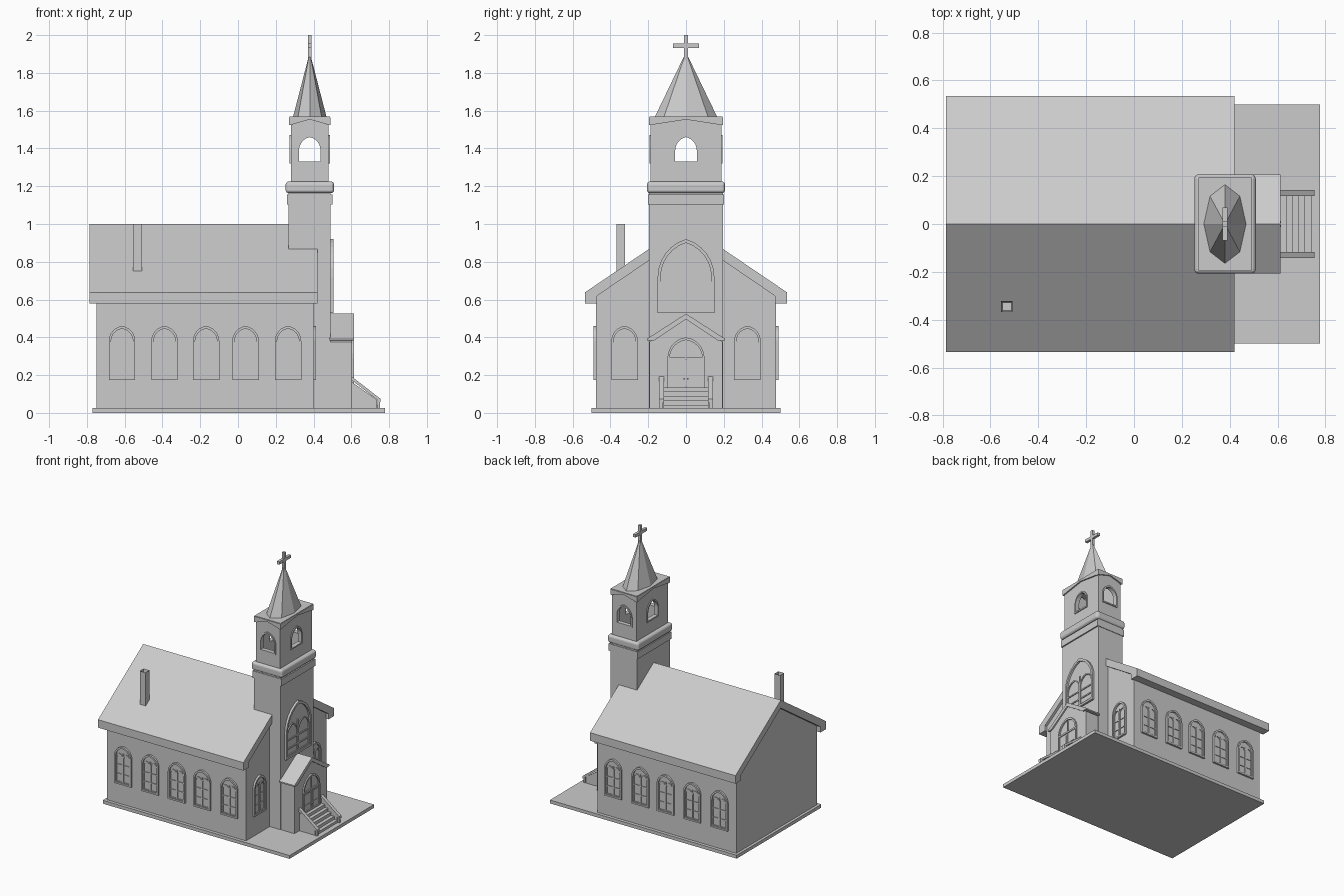
import bpy, bmesh, math
from mathutils import Matrix, Vector

cube = bpy.data.objects.get("Cube")
if cube:
    bpy.data.objects.remove(cube, do_unlink=True)

grey = bpy.data.materials.new("plain_grey")
grey.use_nodes = True
grey.diffuse_color = (0.6, 0.6, 0.6, 1)
grey.node_tree.nodes["Principled BSDF"].inputs["Base Color"].default_value = (0.6, 0.6, 0.6, 1)


def finish(name, bm, bevel=0):
    bmesh.ops.recalc_face_normals(bm, faces=bm.faces)
    mesh = bpy.data.meshes.new(name)
    bm.to_mesh(mesh)
    bm.free()
    mesh.materials.append(grey)
    ob = bpy.data.objects.new(name, mesh)
    bpy.context.collection.objects.link(ob)
    if bevel:
        mod = ob.modifiers.new("round", "BEVEL")
        mod.width, mod.segments = bevel, 4
    return ob


def facing(normal, origin=(0, 0, 0)):
    """Local frame: u across, v up, w outward."""
    n, up = Vector(normal), Vector((0, 0, 1))
    return Matrix.Translation(origin) @ Matrix((up.cross(n), up, n)).transposed().to_4x4()


def prism(bm, pts, m, w0, w1, hole=None):
    """Extrude an outline; an equal-length hole outline makes it a ring."""
    def loop(outline, w):
        return [bm.verts.new(m @ Vector((u, v, w))) for u, v in outline]

    def bridge(a, b):
        for i in range(len(a)):
            j = (i + 1) % len(a)
            bm.faces.new((a[i], a[j], b[j], b[i]))
    a, b = loop(pts, w0), loop(pts, w1)
    bridge(a, b)
    if hole:
        c, d = loop(hole, w0), loop(hole, w1)
        bridge(c, d)
        bridge(a, c)
        bridge(b, d)
    else:
        bm.faces.new(a)
        bm.faces.new(b)


def rect(u0, u1, v0, v1):
    return [(u0, v0), (u1, v0), (u1, v1), (u0, v1)]


def extruded(name, pts, w0, w1, m=facing((1, 0, 0))):
    bm = bmesh.new()
    prism(bm, pts, m, w0, w1)
    return finish(name, bm)


def box(name, x0, x1, y0, y1, z0, z1, bevel=0):
    bm = bmesh.new()
    prism(bm, rect(y0, y1, z0, z1), facing((1, 0, 0)), x0, x1)
    return finish(name, bm, bevel)


def arch(a, sill, spring, top, inset=0, shift=0):
    """Pointed arch outline, counter-clockwise from the lower left."""
    a, sill, top = a - inset, sill + inset, top - inset * 1.2
    h = top - spring
    r = (a * a + h * h) / (2 * a)
    end = math.asin(min(1, h / r))
    if h < a:
        end = math.acos((r - a) / r)
    side = [(a - r + r * math.cos(end * i / 6), spring + r * math.sin(end * i / 6)) for i in range(7)]
    side[-1] = (0, top)
    pts = [(-a, sill), (a, sill)] + side + [(-u, v) for u, v in side[-2::-1]]
    return [(u + shift, v) for u, v in pts]


def window(name, normal, origin, a, sill, spring, top, depth=0.014, rim=0.012):
    """Frame, pane, mullion, cross bars and two small pointed lights."""
    m, bm = facing(normal, origin), bmesh.new()
    prism(bm, arch(a, sill, spring, top), m, -0.01, depth, arch(a, sill, spring, top, rim))
    prism(bm, arch(a, sill, spring, top, rim / 2), m, -0.01, 0.002)
    t, half = rim * 0.3, (a - rim) / 2
    prism(bm, rect(-t, t, sill + rim, spring + (top - spring) * 0.3), m, 0, depth * 0.6)
    for s in (-1, 1):
        light = (half, sill + rim, spring - half * 0.4, spring + half * 0.8)
        prism(bm, arch(*light, 0, s * half), m, 0, depth * 0.6, arch(*light, rim * 0.5, s * half))
    for k in (0.36, 0.7):
        v = sill + (spring - sill) * k
        prism(bm, rect(-a + rim, a - rim, v - t, v + t), m, 0, depth * 0.5)
    finish(name, bm)


# Ground slab and nave
box("ground_slab", -0.77, 0.777, -0.5, 0.5, 0, 0.025)
extruded("nave_walls", [(-0.476, 0.025), (0.476, 0.025), (0.476, 0.625), (0, 0.95), (-0.476, 0.625)], -0.75, 0.4)
edge = [(0.535, 0.578), (0.535, 0.638)]
soffit = [(0.47, 0.578), (0.47, 0.62)]
roof = edge + [(0, 1.0)] + [(-y, z) for y, z in edge[::-1]]
roof += [(-y, z) for y, z in soffit] + [(0, 0.94)] + soffit[::-1]
extruded("nave_roof", roof, -0.785, 0.42)

# Nave windows
for s, side in ((-1, "right"), (1, "left")):
    for i, x in enumerate((-0.614, -0.389, -0.169, 0.04, 0.265)):
        window(f"{side}_window_{i + 1}", (0, s, 0), (x, s * 0.476, 0), 0.07, 0.175, 0.38, 0.46)
    window(f"{side}_facade_window", (1, 0, 0), (0.4, s * 0.325, 0), 0.07, 0.175, 0.38, 0.46)

# Chimney: slightly flared, open flue
chimney = box("chimney", -0.556, -0.507, -0.368, -0.322, 0.74, 1.0)
bm = bmesh.new()
bm.from_mesh(chimney.data)
top = [max(bm.faces, key=lambda f: f.calc_center_median().z)]
bmesh.ops.inset_region(bm, faces=top, thickness=0.008)
bmesh.ops.translate(bm, verts=top[0].verts, vec=(0, 0, -0.05))
bm.to_mesh(chimney.data)
bm.free()

# Tower shaft, mouldings and window
TX = 0.38
box("tower_shaft", 0.268, 0.49, -0.196, 0.196, 0.025, 1.17)
box("lower_moulding", 0.26, 0.5, -0.2, 0.2, 1.103, 1.156)
box("upper_moulding", 0.252, 0.509, -0.207, 0.207, 1.163, 1.225, 0.018)
window("tower_window", (1, 0, 0), (0.49, 0, 0), 0.15, 0.53, 0.72, 0.92, 0.016, 0.016)

# Belfry: four walls, each two halves around an arched opening
bm, frames, eaves = bmesh.new(), bmesh.new(), bmesh.new()
opening = (0.057, 1.33, 1.39, 1.46)
for normal, half, out in (((1, 0, 0), 0.187, 0.1), ((-1, 0, 0), 0.187, 0.1),
                          ((0, 1, 0), 0.1, 0.187), ((0, -1, 0), 0.1, 0.187)):
    m = facing(normal, (TX, 0, 0))
    hole = arch(*opening)
    right = hole[1:9]
    for s in (-1, 1):
        outline = [(0, 1.2), (half, 1.2), (half, 1.53), (0, 1.56)] + right[::-1] + [(0, 1.33)]
        prism(bm, [(s * u, v) for u, v in outline], m, out - 0.025, out)
    prism(frames, arch(*opening, -0.01), m, out - 0.005, out + 0.007, hole)
    w = half + 0.008
    prism(eaves, [(-w, 1.523), (0, 1.553), (w, 1.523), (w, 1.565), (-w, 1.565)], m, out - 0.012, out + 0.01)
finish("belfry_walls", bm)
finish("belfry_opening_frames", frames)
finish("belfry_eaves", eaves)
box("belfry_roof_slab", 0.272, 0.488, -0.193, 0.193, 1.555, 1.568)

# Spire and cross
bm = bmesh.new()
bmesh.ops.create_cone(bm, segments=8, cap_ends=True, radius1=1, radius2=0.07, depth=0.32,
                      matrix=Matrix.Translation((TX, 0, 1.725)) @ Matrix.Diagonal((0.089, 0.166, 1, 1)))
finish("spire", bm)
box("cross_post", TX - 0.01, TX + 0.01, -0.01, 0.01, 1.86, 2.0)
box("cross_arm", TX - 0.01, TX + 0.01, -0.068, 0.068, 1.933, 1.955)

# Porch with gabled roof
extruded("porch_walls", [(-0.194, 0.025), (0.194, 0.025), (0.194, 0.375), (0, 0.51), (-0.194, 0.375)], 0.48, 0.603)
extruded("porch_roof", [(0.207, 0.382), (0.207, 0.392), (0, 0.525), (-0.207, 0.392), (-0.207, 0.382),
                        (-0.17, 0.382), (0, 0.495), (0.17, 0.382)], 0.485, 0.613)

# Door with arched frame, two leaves, transom and fanlight
bm, m = bmesh.new(), facing((1, 0, 0), (0.603, 0, 0))
door = (0.098, 0.13, 0.29, 0.4)
prism(bm, arch(*door), m, -0.01, 0.01, arch(*door, 0.012))
prism(bm, rect(-0.088, 0.088, 0.28, 0.293), m, 0, 0.009)
prism(bm, rect(-0.003, 0.003, 0.29, 0.38), m, 0, 0.006)
for s in (-1, 1):
    prism(bm, rect(s * 0.045 - 0.042, s * 0.045 + 0.042, 0.135, 0.28), m, 0, 0.003)
    for v0, v1 in ((0.145, 0.19), (0.2, 0.27)):
        prism(bm, rect(s * 0.045 - 0.03, s * 0.045 + 0.03, v0, v1), m, 0, 0.006)
    prism(bm, rect(s * 0.008 - 0.004, s * 0.008 + 0.004, 0.176, 0.184), m, 0, 0.012)
finish("door", bm)

# Steps with sloped handrails
for i in range(5):
    box(f"step_{i + 1}", 0.6, 0.637 + 0.026 * i, -0.118, 0.118, 0.02, 0.135 - 0.023 * i)
side_view = facing((0, -1, 0))
for s, side in ((-1, "right"), (1, "left")):
    w = -s * 0.13
    extruded(f"{side}_stringer", [(0.6, 0.025), (0.735, 0.025), (0.735, 0.07), (0.6, 0.165)],
             w - 0.006, w + 0.006, side_view)
    extruded(f"{side}_handrail", [(0.6, 0.175), (0.755, 0.055), (0.755, 0.074), (0.6, 0.194)],
             w - 0.013, w + 0.013, side_view)
    box(f"{side}_rail_post", 0.738, 0.753, s * 0.13 - 0.009, s * 0.13 + 0.009, 0.02, 0.068)
